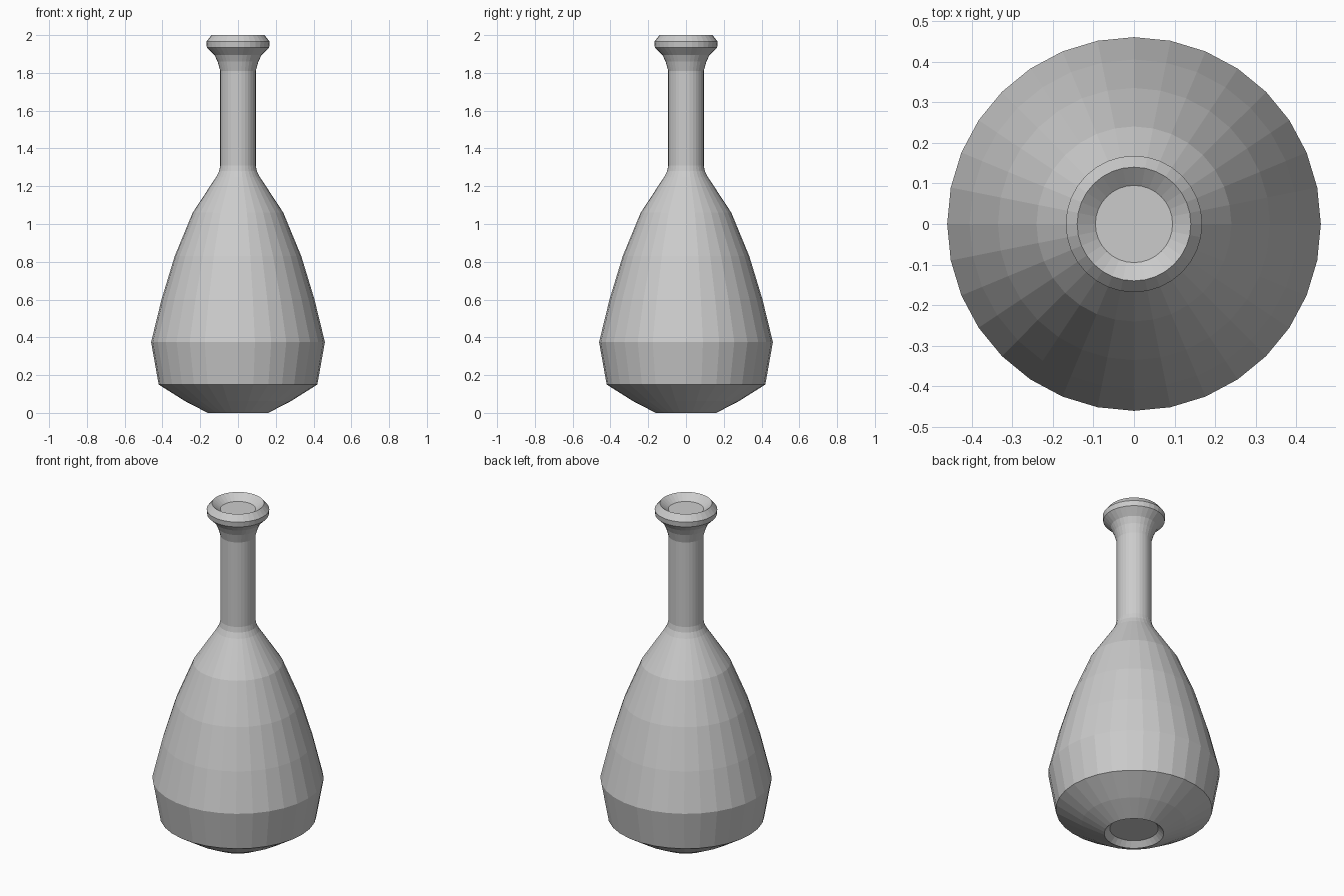
import bpy
import bmesh
import math

SIDES = 32

cube = bpy.data.objects.get("Cube")
if cube:
    bpy.data.objects.remove(cube, do_unlink=True)

# Single plain grey
grey = bpy.data.materials.new("plain grey")
grey.use_nodes = True
colour = (0.6, 0.6, 0.6, 1)
grey.diffuse_color = colour
grey.node_tree.nodes["Principled BSDF"].inputs["Base Color"].default_value = colour


def lathe(name, profile):
    """Spin (radius, height) points about z and close both ends."""
    bm = bmesh.new()
    rings = []
    for radius, z in profile:
        angles = [2 * math.pi * i / SIDES for i in range(SIDES)]
        rings.append([bm.verts.new((radius * math.cos(a), radius * math.sin(a), z))
                      for a in angles])
    for low, high in zip(rings, rings[1:]):
        for i in range(SIDES):
            j = (i + 1) % SIDES
            bm.faces.new((low[i], low[j], high[j], high[i]))
    bm.faces.new(rings[0][::-1])
    bm.faces.new(rings[-1])
    mesh = bpy.data.meshes.new(name)
    bm.to_mesh(mesh)
    bm.free()
    mesh.materials.append(grey)
    obj = bpy.data.objects.new(name, mesh)
    bpy.context.collection.objects.link(obj)
    return obj


# Recessed foot, bulging body, slim neck and flared lip with a shallow mouth
foot = [(0.13, 0.03), (0.16, 0), (0.28, 0.062), (0.42, 0.15)]
body = [(0.46, 0.375), (0.405, 0.6), (0.335, 0.83), (0.24, 1.06), (0.115, 1.25)]
neck = [(0.1, 1.28), (0.094, 1.31), (0.094, 1.81)]
lip = [(0.108, 1.86), (0.125, 1.895), (0.165, 1.935), (0.168, 1.965), (0.14, 2)]
mouth = [(0.095, 1.965)]
lathe("bottle", foot + body + neck + lip + mouth)
